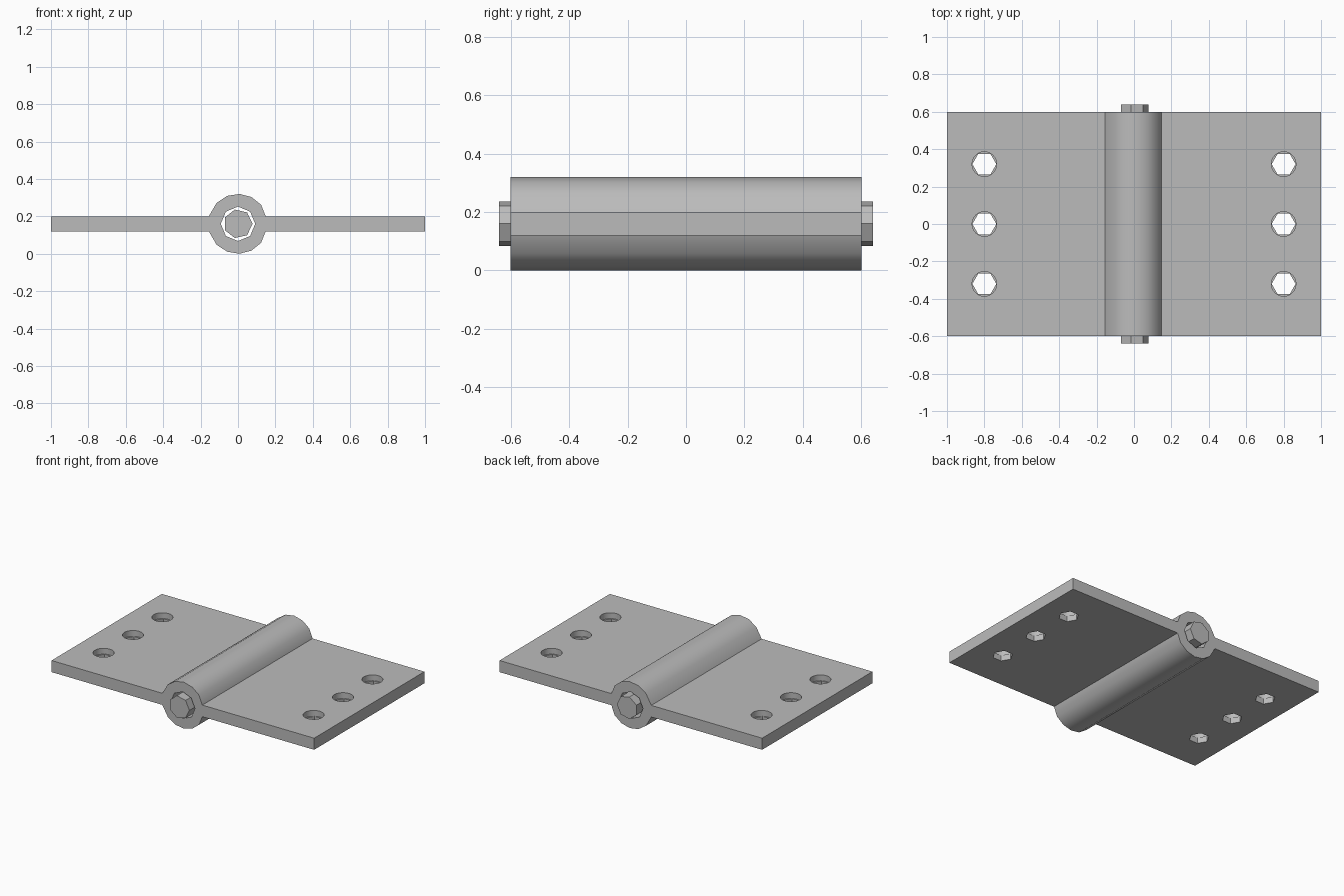
import bpy, bmesh
from math import sin, cos, radians, tau

cube = bpy.data.objects.get("Cube")
if cube:
    bpy.data.objects.remove(cube, do_unlink=True)

MID = 0.16           # height of the hinge axis
HALF = 0.04          # half thickness of the leaves

steel = bpy.data.materials.new("steel grey")
steel.use_nodes = True
colour = (0.5, 0.5, 0.5, 1)
steel.diffuse_color = colour
steel.node_tree.nodes["Principled BSDF"].inputs["Base Color"].default_value = colour


def prism(name, outline, start, direction):
    """Extrude a closed outline of 3D points along a direction."""
    bm = bmesh.new()
    face = bm.faces.new([bm.verts.new([p[i] + start[i] for i in range(3)]) for p in outline])
    top = bmesh.ops.extrude_face_region(bm, geom=[face])["geom"]
    bmesh.ops.translate(bm, vec=direction, verts=[v for v in top if isinstance(v, bmesh.types.BMVert)])
    bmesh.ops.recalc_face_normals(bm, faces=bm.faces)
    mesh = bpy.data.meshes.new(name)
    bm.to_mesh(mesh)
    bm.free()
    mesh.materials.append(steel)
    obj = bpy.data.objects.new(name, mesh)
    bpy.context.collection.objects.link(obj)
    return obj


def ring(sides, radius, upright):
    pts = [(radius * cos(tau * i / sides), radius * sin(tau * i / sides)) for i in range(sides)]
    return [(a, b, 0) if upright else (a, 0, b) for a, b in pts]


def cut(target, cutter):
    mod = target.modifiers.new("cut", 'BOOLEAN')
    mod.operation, mod.object, mod.solver = 'DIFFERENCE', cutter, 'EXACT'
    bpy.context.view_layer.objects.active = target
    bpy.ops.object.modifier_apply(modifier=mod.name)
    bpy.data.objects.remove(cutter, do_unlink=True)


# Leaves and barrel as one extruded cross-section
arc = [(0.16 * cos(radians(a)), 0.16 * sin(radians(a))) for a in (39.5, 63.5, 87, 111, 136)]
upper = [(1, HALF), (0.148, HALF)] + arc + [(-0.156, HALF), (-1, HALF)]
lower = [(x, -z) for x, z in reversed(upper)]
hinge = prism("hinge_leaves", [(x, 0, z) for x, z in upper + lower], (0, -0.6, MID), (0, 1.2, 0))

# Bore for the pin
cut(hinge, prism("bore_cutter", ring(8, 0.092, False), (0, -0.7, MID), (0, 1.4, 0)))

# Screw holes: round recess above, hexagonal hole below
for x in (-0.8, 0.8):
    for y in (-0.32, 0, 0.32):
        cut(hinge, prism("hex_cutter", ring(6, 0.064, True), (x, y, 0), (0, 0, 0.3)))
        cut(hinge, prism("recess_cutter", ring(24, 0.066, True), (x, y, MID), (0, 0, 0.2)))

# Seven-sided pin
prism("hinge_pin", ring(7, 0.078, False), (0, -0.64, MID), (0, 1.28, 0))

# Smooth the barrel, keep its joins and the plates crisp
bpy.ops.object.select_all(action='DESELECT')
hinge.select_set(True)
bpy.context.view_layer.objects.active = hinge
bpy.ops.object.shade_smooth_by_angle(angle=radians(32))
